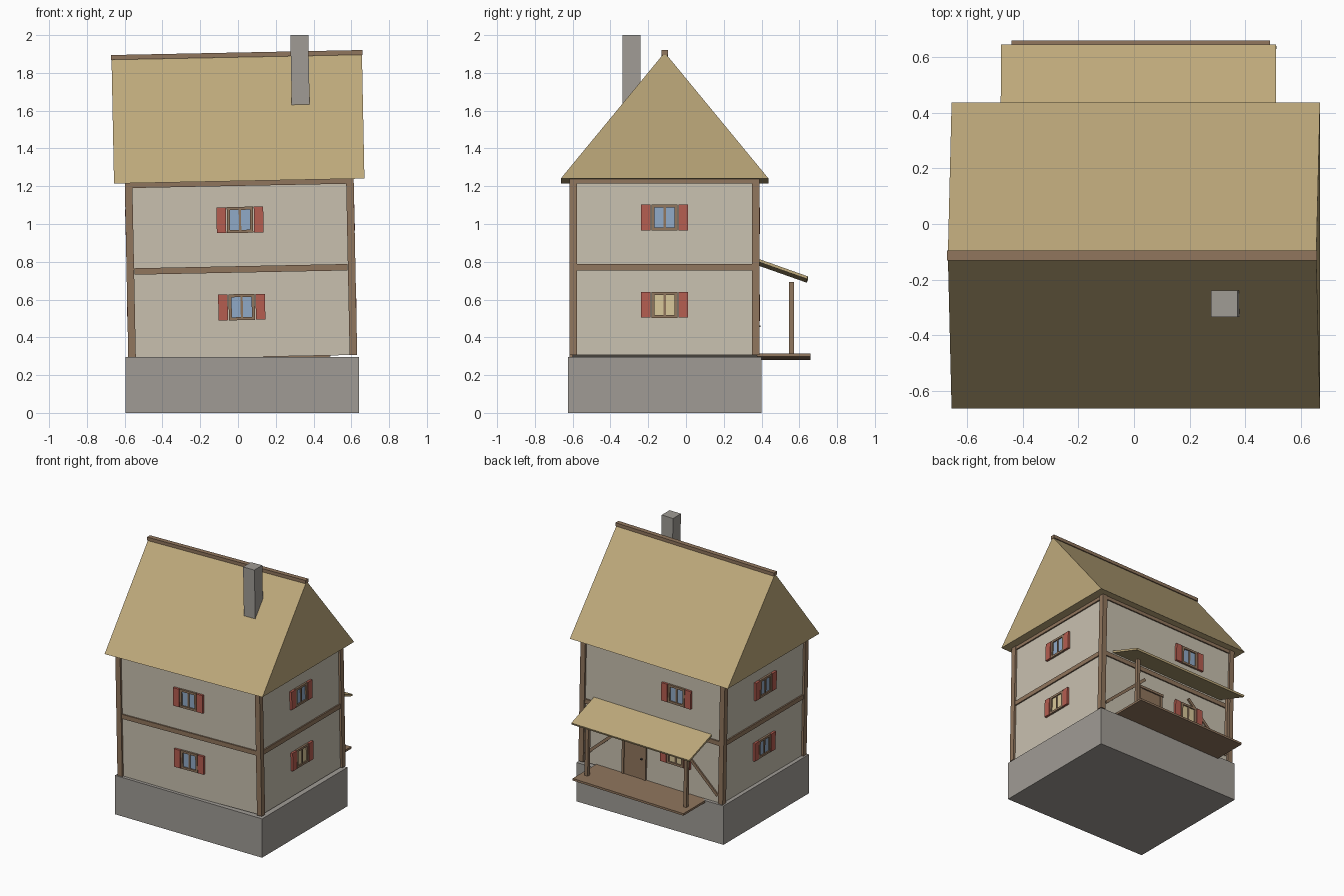
import bpy, bmesh
from math import pi, atan2, hypot
from mathutils import Matrix, Vector

if "Cube" in bpy.data.objects:
    bpy.data.objects.remove(bpy.data.objects["Cube"])


def material(name, rgb):
    m = bpy.data.materials.new(name)
    m.diffuse_color = (*rgb, 1)
    m.use_nodes = True
    m.node_tree.nodes["Principled BSDF"].inputs["Base Color"].default_value = m.diffuse_color
    return m


STONE = material("stone", (.35, .33, .30))
PLASTER = material("plaster", (.58, .53, .43))
THATCH = material("thatch", (.52, .40, .20))
WOOD = material("wood", (.28, .18, .11))
RED = material("shutter_red", (.46, .11, .08))
BLUE = material("glass_blue", (.28, .40, .57))
WARM = material("glass_warm", (.69, .57, .32))
DARK = material("dark_iron", (.05, .05, .05))

# The house above the plinth leans slightly towards -x
HOUSE = Matrix.Translation((.025, -.113, .30)) @ Matrix.Rotation(-.02, 4, 'Y')
HX, HY = .59, .488   # wall half sizes


def finish(name, bm, mat, frame):
    bmesh.ops.transform(bm, matrix=frame, verts=bm.verts)
    bmesh.ops.recalc_face_normals(bm, faces=bm.faces)
    me = bpy.data.meshes.new(name)
    bm.to_mesh(me)
    bm.free()
    me.materials.append(mat)
    ob = bpy.data.objects.new(name, me)
    bpy.context.collection.objects.link(ob)
    return ob


def box(name, lo, hi, mat, frame=HOUSE):
    lo, hi = Vector(lo), Vector(hi)
    bm = bmesh.new()
    bmesh.ops.create_cube(bm, size=1)
    for v in bm.verts:
        v.co = (lo + hi) / 2 + v.co * (hi - lo)
    return finish(name, bm, mat, frame)


def prism(name, profile, half, mat):
    """Extrude a (y, z) profile along x."""
    bm = bmesh.new()
    face = bm.faces.new([bm.verts.new((-half, y, z)) for y, z in profile])
    new = bmesh.ops.extrude_face_region(bm, geom=[face])["geom"]
    bmesh.ops.translate(bm, vec=(2 * half, 0, 0),
                        verts=[g for g in new if isinstance(g, bmesh.types.BMVert)])
    return finish(name, bm, mat, HOUSE)


def window(side, frame, u, z, glass):
    """Framed two-pane window with shutters; wall surface at y = 0, outside is -y."""
    f = frame @ Matrix.Translation((u, 0, z))
    n = side + "_window_"
    box(n + "glass", (-.06, -.006, -.06), (.06, .005, .06), glass, f)
    for s in (-1, 1):
        box(n + "jamb", (s * .061 - .008, -.015, -.069), (s * .061 + .008, .005, .069), WOOD, f)
        box(n + "rail", (-.053, -.015, s * .061 - .008), (.053, .005, s * .061 + .008), WOOD, f)
        box(n + "shutter", (s * .099 - .025, -.017, -.068), (s * .099 + .025, .002, .068), RED, f)
    box(n + "mullion", (-.006, -.012, -.053), (.006, .005, .053), WOOD, f)


# Plinth and plaster body
box("plinth", (-.595, -.625, 0), (.64, .40, .295), STONE, Matrix())
box("walls", (-HX, -HY, -.005), (HX, HY, .932), PLASTER)

# Corner posts
for sx in (-1, 1):
    for sy in (-1, 1):
        cx, cy = sx * .586, sy * .483
        box("corner_post", (cx - .02, cy - .02, -.005), (cx + .02, cy + .02, .93), WOOD)

# Beams and windows for each wall
sides = [("front", 0, HY, HX, 0, BLUE, BLUE), ("right", pi / 2, HX, HY, 0, WARM, BLUE),
         ("back", pi, HY, HX, .2, WARM, BLUE), ("left", -pi / 2, HX, HY, 0, BLUE, BLUE)]
walls = {}
for side, ang, dist, half, u, low, high in sides:
    f = HOUSE @ Matrix.Rotation(ang, 4, 'Z') @ Matrix.Translation((0, -dist, 0))
    walls[side] = f
    for z0, z1 in ((.443, .477), (.902, .93)):
        box(side + "_beam", (.025 - half, -.01, z0), (half - .025, .01, z1), WOOD, f)
    window(side + "_lower", f, u, .26, low)
    window(side + "_upper", f, u, .722, high)

# Diagonal braces on the back wall
for s in (-1, 1):
    a, b = Vector((s * .555, .06)), Vector((s * .20, .385))
    d = b - a
    m = walls["back"] @ Matrix.Translation((a.x, 0, a.y)) @ Matrix.Rotation(-atan2(d.y, d.x), 4, 'Y')
    box("back_brace", (0, -.01, -.011), (hypot(*d), .01, .011), WOOD, m)

# Door with frame and knob
f = walls["back"] @ Matrix.Translation((-.145, 0, 0))
box("door", (-.085, -.008, 0), (.085, .005, .30), WOOD, f)
for s in (-1, 1):
    box("door_jamb", (s * .092 - .009, -.014, 0), (s * .092 + .009, .005, .30), WOOD, f)
box("door_header", (-.108, -.018, .30), (.108, .005, .318), WOOD, f)
box("door_knob", (.058, -.02, .152), (.068, -.005, .162), DARK, f)

# Main roof, ridge and chimney
prism("roof", [(-.55, .9275), (.55, .9275), (0, 1.595)], .663, THATCH)
box("ridge", (-.666, -.018, 1.583), (.666, .018, 1.608), WOOD)
box("chimney", (.286, -.222, 1.2), (.381, -.127, 1.694), STONE)

# Porch: deck, posts and lean-to roof
box("porch_deck", (-.465, .49, -.012), (.465, .773, .004), WOOD)
for s in (-1, 1):
    box("porch_post", (s * .415 - .013, .658, .004), (s * .415 + .013, .684, .385), WOOD)
prism("porch_roof", [(.49, .508), (.758, .413), (.753, .399), (.49, .492)], .495, THATCH)
